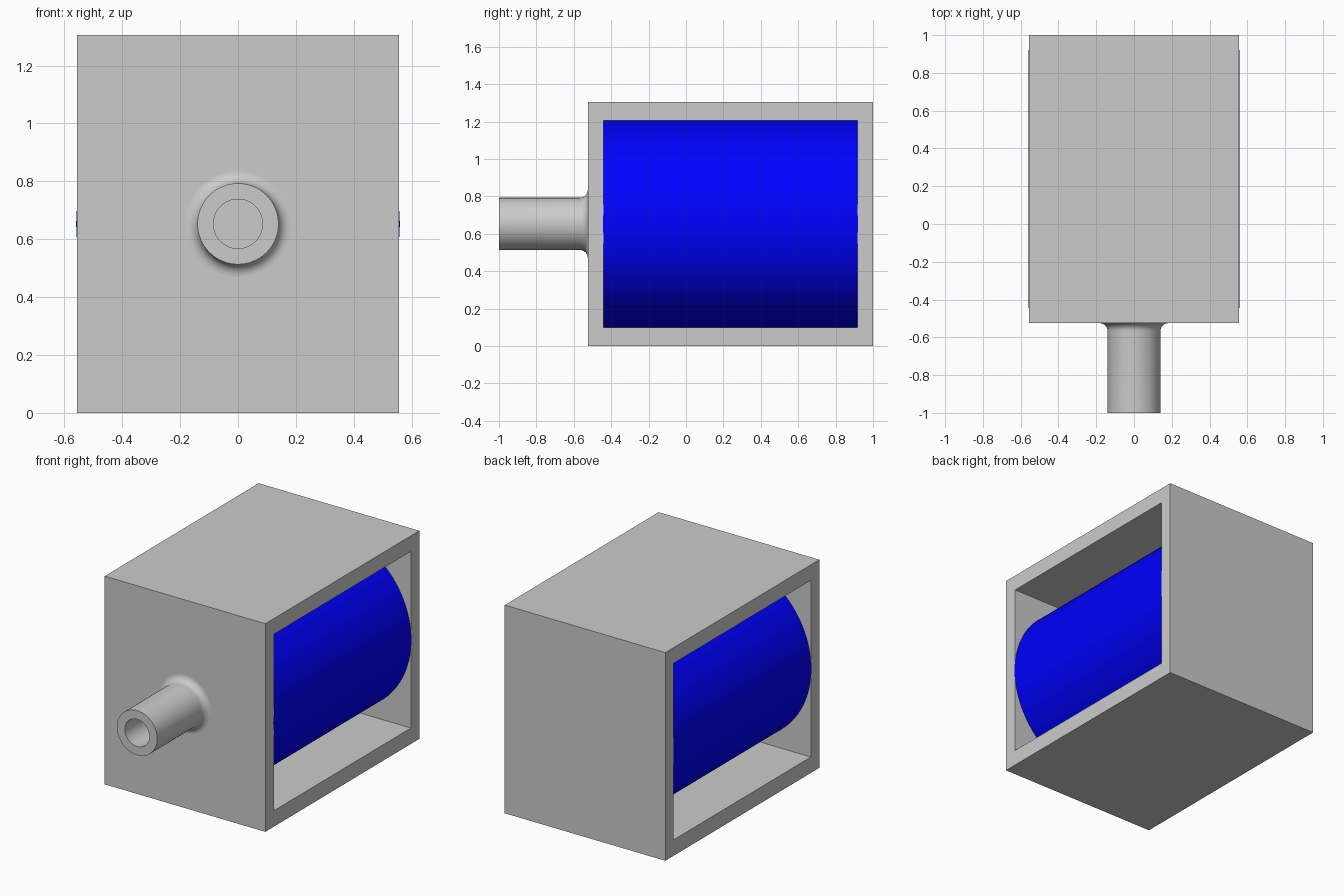
import bpy, bmesh, math
from mathutils import Matrix, Vector

if "Cube" in bpy.data.objects:
    bpy.data.objects.remove(bpy.data.objects["Cube"])

AXIS_Z = 0.653          # height of the shared drum / spout axis
FRONT = -0.525          # front face of the housing


def add_object(name, bm):
    bmesh.ops.recalc_face_normals(bm, faces=bm.faces)
    mesh = bpy.data.meshes.new(name)
    bm.to_mesh(mesh)
    bm.free()
    ob = bpy.data.objects.new(name, mesh)
    bpy.context.collection.objects.link(ob)
    return ob


def smooth(ob):
    bpy.ops.object.select_all(action='DESELECT')
    ob.select_set(True)
    bpy.context.view_layer.objects.active = ob
    bpy.ops.object.shade_smooth_by_angle(angle=math.radians(35))


def rect(bm, x, y0, y1, z0, z1):
    return [bm.verts.new((x, y, z)) for y, z in ((y0, z0), (y1, z0), (y1, z1), (y0, z1))]


# Housing: rectangular sleeve, open on the left and right sides
bm = bmesh.new()
HX = 0.557
loops = [rect(bm, -HX, FRONT, 1, 0, 1.305), rect(bm, HX, FRONT, 1, 0, 1.305),
         rect(bm, HX, -0.441, 0.917, 0.1, 1.207), rect(bm, -HX, -0.441, 0.917, 0.1, 1.207)]
for a, b in zip(loops, loops[1:] + loops[:1]):
    for i in range(4):
        j = (i + 1) % 4
        bm.faces.new((a[i], a[j], b[j], b[i]))
add_object("housing", bm)

# Drum: blue cylinder lying along y, ends just set into the housing walls
bm = bmesh.new()
y0, y1 = -0.444, 0.92
bmesh.ops.create_cone(bm, cap_ends=True, segments=128, radius1=0.559, radius2=0.559, depth=y1 - y0,
                      matrix=Matrix.Translation((0, (y0 + y1) / 2, AXIS_Z))
                      @ Matrix.Rotation(math.pi / 2, 4, 'X'))
drum = add_object("drum", bm)
blue = bpy.data.materials.new("blue")
blue.diffuse_color = (0.0, 0.0, 1.0, 1.0)
blue.use_nodes = True
blue.node_tree.nodes["Principled BSDF"].inputs["Base Color"].default_value = blue.diffuse_color
drum.data.materials.append(blue)
smooth(drum)

# Spout: hollow tube with a filleted foot, lathed around y
R, BORE, FILLET = 0.14, 0.085, 0.042
profile = [(BORE, FRONT), (BORE, -1.0), (R, -1.0)]
for i in range(9):
    t = i / 8 * math.pi / 2
    profile.append((R + FILLET * (1 - math.cos(t)), FRONT - FILLET * (1 - math.sin(t))))
bm = bmesh.new()
verts = [bm.verts.new((r, y, AXIS_Z)) for r, y in profile]
edges = [bm.edges.new(pair) for pair in zip(verts, verts[1:])]
bmesh.ops.spin(bm, geom=verts + edges, cent=Vector((0, 0, AXIS_Z)), axis=(0, 1, 0),
               angle=math.tau, steps=64, use_merge=True)
bmesh.ops.remove_doubles(bm, verts=bm.verts, dist=1e-5)
smooth(add_object("spout", bm))
